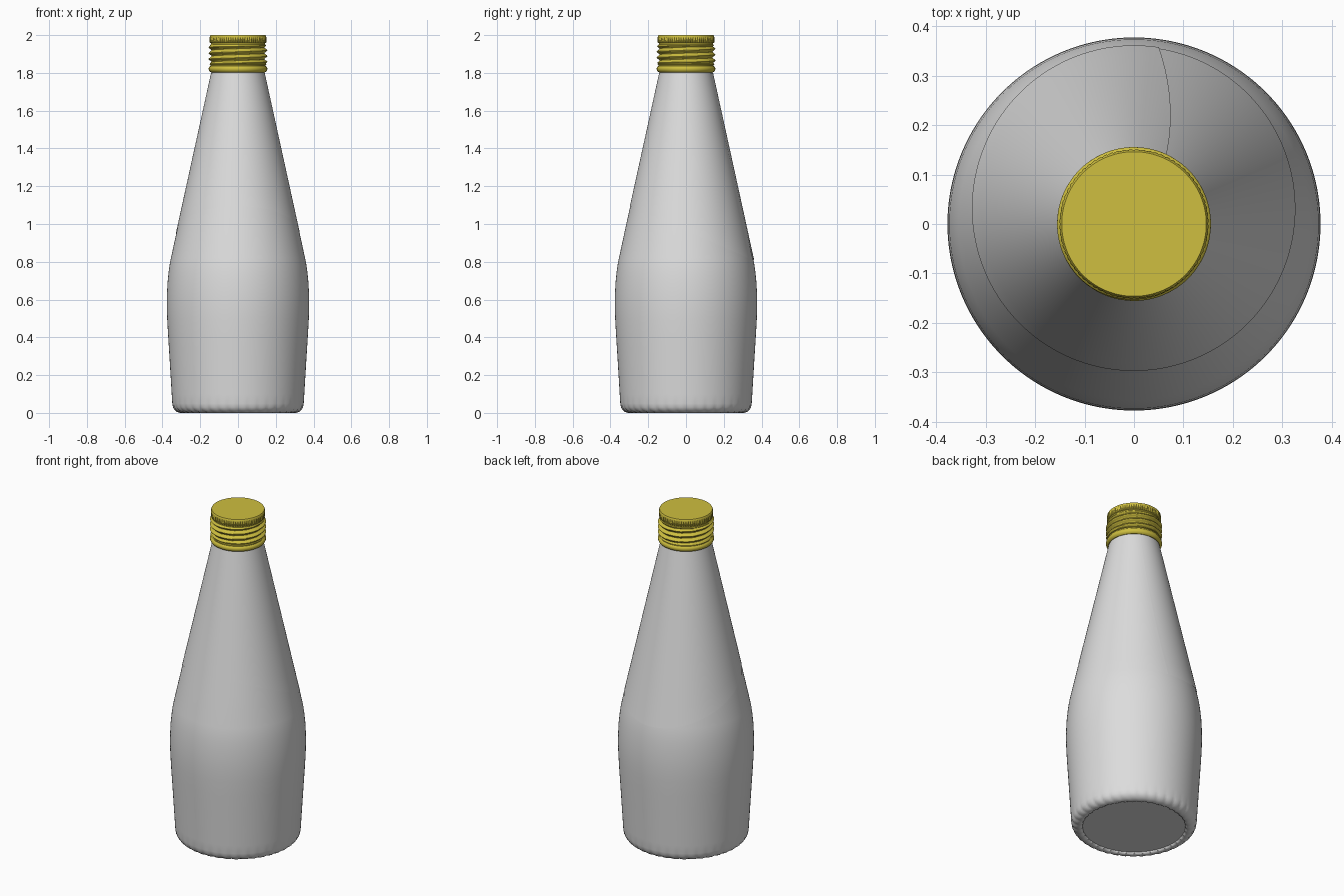
import bpy, math
from math import sin, cos, pi, radians

if "Cube" in bpy.data.objects:
    bpy.data.objects.remove(bpy.data.objects["Cube"])


def material(name, rgb):
    m = bpy.data.materials.new(name)
    m.diffuse_color = (*rgb, 1)
    m.use_nodes = True
    m.node_tree.nodes["Principled BSDF"].inputs["Base Color"].default_value = m.diffuse_color
    return m


GREY = material("pale grey", (0.72, 0.72, 0.72))
YELLOW = material("golden yellow", (0.62, 0.52, 0.05))


def make_object(name, verts, faces, mat, angle):
    me = bpy.data.meshes.new(name)
    me.from_pydata(verts, [], faces)
    me.materials.append(mat)
    ob = bpy.data.objects.new(name, me)
    bpy.context.collection.objects.link(ob)
    bpy.ops.object.select_all(action='DESELECT')
    ob.select_set(True)
    bpy.context.view_layer.objects.active = ob
    bpy.ops.object.shade_smooth_by_angle(angle=radians(angle))
    return ob


def lathe(name, profile, seg, mat, angle, relief=lambda r, z, a: 0.0):
    """Spin a bottom-to-top (r, z) profile, capping both ends."""
    verts, faces = [], []
    for r, z in profile:
        for i in range(seg):
            a = 2 * pi * i / seg
            rr = r + relief(r, z, a)
            verts.append((rr * cos(a), rr * sin(a), z))
    for k in range(len(profile) - 1):
        for i in range(seg):
            j = (i + 1) % seg
            faces.append((k * seg + i, k * seg + j, (k + 1) * seg + j, (k + 1) * seg + i))
    faces.append(tuple(reversed(range(seg))))
    faces.append(tuple(range((len(profile) - 1) * seg, len(profile) * seg)))
    return make_object(name, verts, faces, mat, angle)


# Bottle body, with slanted grip notches around the foot
body_profile = [(0.285, 0.012), (0.29, 0.004), (0.30, 0.0), (0.312, 0.001), (0.325, 0.006),
                (0.337, 0.016), (0.345, 0.03), (0.348, 0.05), (0.351, 0.10), (0.357, 0.20),
                (0.363, 0.30), (0.370, 0.41), (0.375, 0.50), (0.377, 0.57), (0.376, 0.63),
                (0.373, 0.69), (0.368, 0.74), (0.362, 0.785), (0.355, 0.82), (0.316, 1.0),
                (0.272, 1.2), (0.228, 1.4), (0.184, 1.6), (0.140, 1.8), (0.136, 1.83)]


def foot_notches(r, z, a):
    fade = max(0.0, 1 - z / 0.05) if r > 0.288 else 0.0
    return -0.007 * fade * max(0.0, sin(40 * a + 60 * r))


lathe("bottle_body", body_profile, 240, GREY, 50, foot_notches)


# Thin wrapped sleeve on the shoulder, with a tilted lower edge and lapped seam
def cone_radius(z):
    return 0.355 - 0.2194 * (z - 0.82)


SEG, ROWS = 128, 10
verts, faces = [], []
for k in range(ROWS + 1):
    t = k / ROWS
    for i in range(SEG + 1):
        u = i / SEG
        a = radians(82 - 18 * t) + 2 * pi * u
        low = 0.97
        for _ in range(8):
            low = 0.965 - 0.44 * cone_radius(low) * sin(a)
        z = low + (1.8 - low) * t
        r = cone_radius(z) + 0.001 + 0.0025 * (1 - u)
        verts.append((r * cos(a), r * sin(a), z))
for k in range(ROWS):
    for i in range(SEG):
        p = k * (SEG + 1) + i
        faces.append((p, p + 1, p + SEG + 2, p + SEG + 1))
make_object("shoulder_sleeve", verts, faces, GREY, 50)

# Screw cap: rolled lower bead, spiral thread band, knurled rim, flat top
cap_profile = [(0.130, 1.806), (0.143, 1.803), (0.151, 1.808), (0.155, 1.817), (0.155, 1.825),
               (0.151, 1.833), (0.1465, 1.836), (0.1465, 1.842), (0.152, 1.844)]
cap_profile += [(0.148, 1.848 + 0.0026 * k) for k in range(39)]
cap_profile += [(0.144, 1.951), (0.144, 1.957), (0.150, 1.960), (0.151, 1.966),
                (0.151, 1.986), (0.1495, 1.991), (0.1485, 1.996), (0.146, 2.0)]


def cap_relief(r, z, a):
    if 1.847 < z < 1.948:
        fade = min(1, (z - 1.847) / 0.01, (1.948 - z) / 0.01)
        return 0.0075 * fade * sin(2 * pi * (z - 1.85) / 0.031 - a)
    if 1.959 < z < 1.988:
        return -0.004 if round(a / (2 * pi) * 216) % 3 == 0 else 0.0
    return 0.0


lathe("screw_cap", cap_profile, 216, YELLOW, 35, cap_relief)
